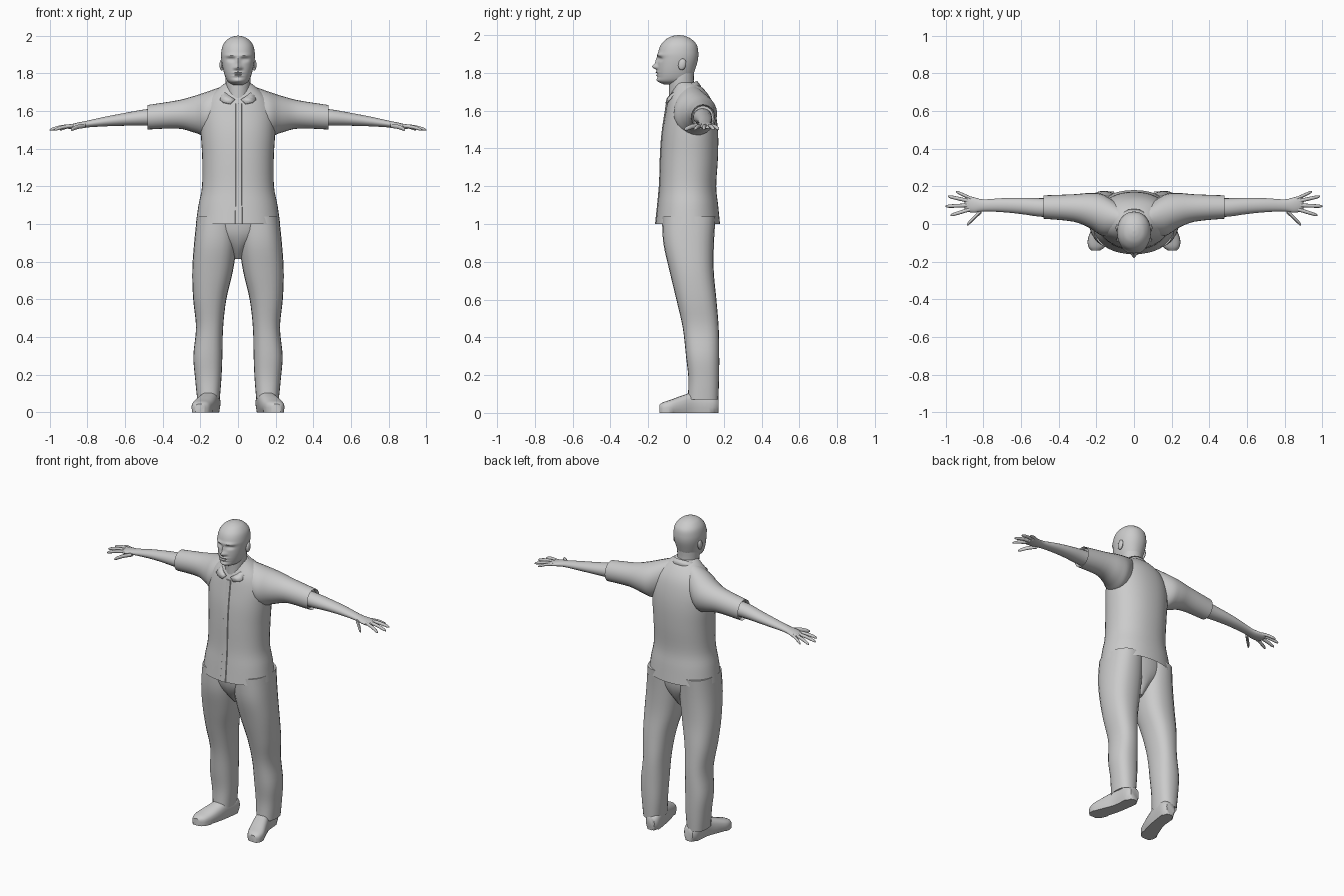
import bpy
import bmesh
from math import sin, cos, pi, exp, copysign
from mathutils import Vector, Matrix

default_cube = bpy.data.objects.get("Cube")
if default_cube:
    bpy.data.objects.remove(default_cube, do_unlink=True)

GREY = (0.6, 0.6, 0.6, 1.0)
grey = bpy.data.materials.new("plain_grey")
grey.use_nodes = True
grey.diffuse_color = GREY
grey.node_tree.nodes["Principled BSDF"].inputs["Base Color"].default_value = GREY


def finish(name, bm, mirror=False, thickness=0.0):
    """Turn a bmesh into a smooth shaded object, optionally mirrored in x."""
    bmesh.ops.recalc_face_normals(bm, faces=bm.faces)
    mesh = bpy.data.meshes.new(name)
    bm.to_mesh(mesh)
    bm.free()
    mesh.materials.append(grey)
    obj = bpy.data.objects.new(name, mesh)
    bpy.context.collection.objects.link(obj)
    bpy.ops.object.select_all(action="DESELECT")
    obj.select_set(True)
    bpy.context.view_layer.objects.active = obj
    bpy.ops.object.shade_smooth_by_angle(angle=pi / 4)
    if thickness:
        solid = obj.modifiers.new("thickness", "SOLIDIFY")
        solid.thickness = thickness
        solid.offset = 0
    if mirror:
        obj.modifiers.new("mirror", "MIRROR").merge_threshold = 0.0
    return obj


def smooth_keys(keys, steps):
    """Catmull-Rom interpolation through a list of equal length tuples."""
    result = []
    last = len(keys) - 1
    for i in range(last):
        quad = [keys[max(i - 1, 0)], keys[i], keys[i + 1], keys[min(i + 2, last)]]
        for s in range(steps):
            u = s / steps
            result.append([
                b + u / 2 * (c - a + u * (2 * a - 5 * b + 4 * c - d + u * (3 * (b - c) + d - a)))
                for a, b, c, d in zip(*quad)])
    result.append(list(keys[last]))
    return result


def place(axis, along, first, second):
    if axis == "X":
        return Vector((along, first, second))
    if axis == "Y":
        return Vector((first, along, second))
    return Vector((first, second, along))


def loft(axis, keys, sides=24, steps=4, power=2.0, hollow=0.0):
    """Skin rings of (position, centre, centre, radius, radius) along an axis."""
    bm = bmesh.new()
    rings = []
    for along, c1, c2, r1, r2 in smooth_keys(keys, steps):
        ring = []
        for k in range(sides):
            angle = 2 * pi * k / sides
            ca, sa = cos(angle), sin(angle)
            p1 = c1 + r1 * copysign(abs(ca) ** (2 / power), ca)
            p2 = c2 + r2 * copysign(abs(sa) ** (2 / power), sa)
            ring.append(bm.verts.new(place(axis, along, p1, p2)))
        rings.append(ring)
    for low, high in zip(rings, rings[1:]):
        for k in range(sides):
            n = (k + 1) % sides
            bm.faces.new((low[k], low[n], high[n], high[k]))
    bm.faces.new(rings[0])
    end = bm.faces.new(rings[-1])
    if hollow:
        # open garment edge: a thin rim with a recessed lining
        bm.normal_update()
        bmesh.ops.inset_individual(bm, faces=[end], thickness=0.007)
        inward = copysign(hollow, keys[-2][0] - keys[-1][0])
        bmesh.ops.translate(bm, verts=end.verts, vec=place(axis, inward, 0, 0))
    return bm


# Shirt body, from the neck down to the open hem
finish("shirt_body", loft("Z", [
    (1.75, 0, -.01, .065, .05),
    (1.72, 0, .01, .105, .078),
    (1.66, 0, .02, .165, .113),
    (1.58, 0, .024, .195, .134),
    (1.48, 0, .022, .197, .148),
    (1.35, 0, .017, .19, .152),
    (1.2, 0, .01, .191, .15),
    (1.1, 0, .01, .21, .16),
    (1, 0, .01, .224, .17)], sides=40, power=2.2, hollow=0.03))

# Overlapping button strip down the shirt front
finish("shirt_placket", loft("Z", [
    (1.64, .004, -.1, .016, .006),
    (1.48, .004, -.125, .018, .005),
    (1.35, .004, -.134, .018, .005),
    (1.2, .004, -.139, .018, .005),
    (1, .004, -.159, .02, .005)], sides=8, power=4))

# Sleeves
finish("sleeves", loft("X", [
    (.06, .02, 1.64, .07, .1),
    (.16, .045, 1.587, .11, .117),
    (.23, .07, 1.583, .095, .098),
    (.32, .085, 1.582, .073, .075),
    (.48, .09, 1.567, .062, .065)], hollow=0.02), mirror=True)

# Forearms running into the palms
finish("arms_and_palms", loft("X", [
    (.42, .088, 1.568, .05, .046),
    (.5, .088, 1.565, .049, .043),
    (.6, .096, 1.556, .043, .034),
    (.7, .1, 1.545, .037, .026),
    (.8, .099, 1.531, .032, .018),
    (.85, .101, 1.523, .041, .016),
    (.885, .108, 1.517, .041, .013),
    (.9, .11, 1.514, .03, .008)], sides=20), mirror=True)

# Fingers: base x, base y, tip x, tip y, thickness
for name, bx, by, tx, ty, r in (
        ("thumbs", .81, .07, .888, -.005, .012),
        ("index_fingers", .87, .078, .975, .046, .01),
        ("middle_fingers", .87, .1, 1, .094, .01),
        ("ring_fingers", .87, .121, .988, .147, .01),
        ("little_fingers", .865, .136, .945, .172, .009)):
    keys = []
    for u, size in ((0, 1), (.5, 1), (.88, .85), (1, .3)):
        z = 1.522 - .022 * u * u
        keys.append((bx + (tx - bx) * u, by + (ty - by) * u, z, r * size, r * size))
    finish(name, loft("X", keys, sides=10, steps=2), mirror=True)

# Trousers: seat and two legs
finish("trouser_seat", loft("Z", [
    (1.03, 0, .01, .2, .14),
    (.95, 0, .012, .17, .13),
    (.88, 0, .015, .07, .1),
    (.815, 0, .02, .02, .05)]))
finish("trouser_legs", loft("Z", [
    (1.04, .113, .015, .105, .142),
    (.9, .12, .014, .113, .134),
    (.75, .135, .03, .108, .117),
    (.6, .15, .055, .088, .106),
    (.45, .151, .078, .072, .095),
    (.3, .16, .088, .077, .088),
    (.18, .158, .094, .07, .081),
    (.07, .157, .09, .06, .081)], power=2.4, hollow=0.02), mirror=True)

# Shoes with flat soles, toes turned outwards
shoes = loft("Y", [
    (.172, .138, .045, .03, .035),
    (.14, .14, .05, .047, .055),
    (.05, .15, .052, .046, .06),
    (-.02, .17, .04, .053, .052),
    (-.08, .19, .03, .055, .04),
    (-.12, .198, .025, .045, .032),
    (-.14, .203, .022, .024, .022)], sides=20, power=2.6)
for v in shoes.verts:
    if v.co.z < 0.014:
        v.co.z = 0
finish("shoes", shoes, mirror=True)

# Neck
finish("neck", loft("Z", [
    (1.6, 0, -.02, .06, .07),
    (1.7, 0, -.022, .062, .068),
    (1.76, 0, -.025, .066, .066),
    (1.83, 0, -.02, .066, .065)]))

# Head: smooth skull, then soft pushes along y for the facial features
head = loft("Z", [
    (1.738, 0, -.07, .025, .045),
    (1.755, 0, -.062, .052, .083),
    (1.78, 0, -.057, .067, .092),
    (1.82, 0, -.051, .079, .1),
    (1.87, 0, -.043, .088, .106),
    (1.91, 0, -.041, .089, .106),
    (1.95, 0, -.038, .08, .094),
    (1.98, 0, -.038, .057, .065),
    (1.995, 0, -.038, .028, .033),
    (2, 0, -.038, .004, .004)], sides=64, steps=8, power=2.15)
FEATURES = (  # x, z, width, height, push
    (0, 1.832, .014, .013, -.026),
    (0, 1.86, .01, .025, -.013),
    (.016, 1.828, .008, .007, -.008),
    (.036, 1.895, .03, .009, -.009),
    (.036, 1.874, .019, .01, .013),
    (.036, 1.873, .01, .005, -.005),
    (0, 1.803, .024, .005, -.011),
    (0, 1.787, .021, .005, -.01),
    (0, 1.795, .024, .003, .004),
    (0, 1.762, .025, .012, -.008))
for v in head.verts:
    if v.co.y < -0.06:
        x, z = abs(v.co.x), v.co.z
        v.co.y += sum(push * exp(-((x - fx) / w) ** 2 - ((z - fz) / h) ** 2)
                      for fx, fz, w, h, push in FEATURES)
finish("head", head)

# Ears
ears = bmesh.new()
bmesh.ops.create_uvsphere(ears, u_segments=12, v_segments=8, radius=1)
ears.transform(Matrix.Translation((.087, -.02, 1.845))
               @ Matrix.Rotation(-0.2, 4, "X")
               @ Matrix.Diagonal((.011, .021, .031, 1)))
finish("ears", ears, mirror=True)

# Folded collar: a band around the neck that ends in two pointed flaps
collar = bmesh.new()
COUNT = 24
rows = []
for k in range(COUNT + 1):
    a = 0.2 + (2 * pi - 0.4) * k / COUNT
    back = (1 - cos(a)) / 2
    point = max(0, 1 - back * 5)
    upper = Vector((.078 * sin(a), -.022 - .078 * cos(a), 1.655 + .1 * back ** .6))
    lower = Vector(((.107 + .1 * point) * sin(a), -.015 - .092 * cos(a),
                    1.665 + .062 * back - .03 * point))
    rows.append((collar.verts.new(upper), collar.verts.new(lower)))
for (u1, l1), (u2, l2) in zip(rows, rows[1:]):
    collar.faces.new((u1, u2, l2, l1))
finish("shirt_collar", collar, thickness=0.008)
